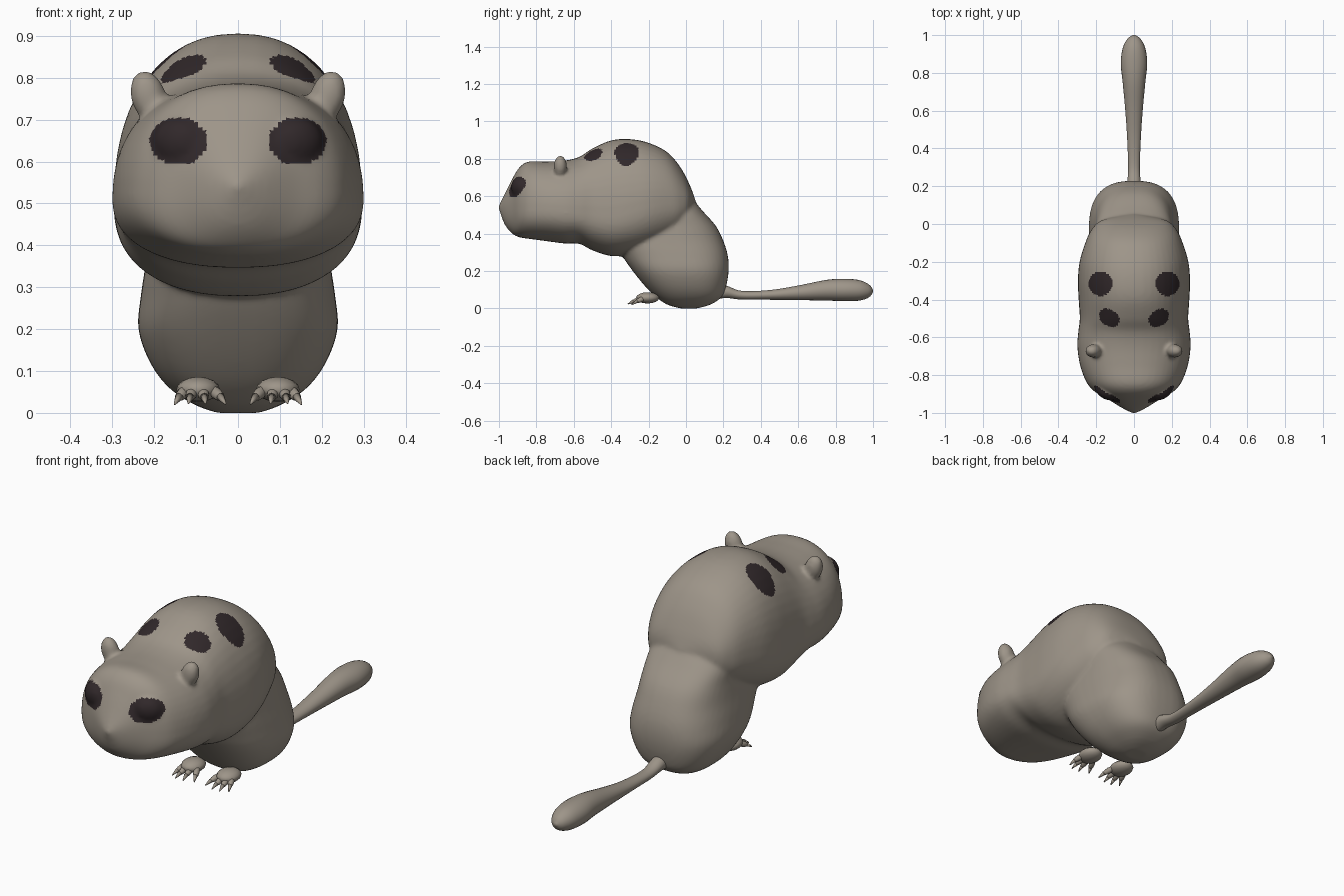
import bpy, bmesh, math
from mathutils import Matrix, Vector

if "Cube" in bpy.data.objects:
    bpy.data.objects.remove(bpy.data.objects["Cube"])


def material(name, rgb):
    m = bpy.data.materials.new(name)
    m.diffuse_color = (*rgb, 1)
    m.use_nodes = True
    m.node_tree.nodes["Principled BSDF"].inputs["Base Color"].default_value = m.diffuse_color
    return m


FUR = material("grey brown fur", (0.34, 0.30, 0.25))
DARK = material("dark brown", (0.030, 0.021, 0.023))


def spline(rows, steps=5):
    """Catmull-Rom interpolation of table rows."""
    out = []
    for i in range(len(rows) - 1):
        p0, p1 = rows[max(i - 1, 0)], rows[i]
        p2, p3 = rows[i + 1], rows[min(i + 2, len(rows) - 1)]
        for s in range(steps):
            t = s / steps
            out.append([0.5 * (2 * b + (c - a) * t + (2 * a - 5 * b + 4 * c - d) * t * t
                               + (3 * b - a - 3 * c + d) * t ** 3)
                        for a, b, c, d in zip(p0, p1, p2, p3)])
    return out + [list(rows[-1])]


def loft(bm, rows, axis, n, segs=48):
    """Rows are (position, high, low, widest, half width); superellipse rings."""
    rings = []
    for t, hi, lo, mid, hw in spline(rows):
        ring = []
        for k in range(segs):
            a = 2 * math.pi * k / segs
            c, s = math.cos(a), math.sin(a)
            x = max(hw, 0.003) * math.copysign(abs(c) ** (2 / n), c)
            v = mid + ((hi - mid) if s > 0 else (mid - lo)) * math.copysign(abs(s) ** (2 / n), s)
            ring.append(bm.verts.new((x, t, v) if axis == "y" else (x, v, t)))
        rings.append(ring)
    for r0, r1 in zip(rings, rings[1:]):
        for k in range(segs):
            j = (k + 1) % segs
            bm.faces.new((r0[k], r0[j], r1[j], r1[k]))
    bm.faces.new(rings[0])
    bm.faces.new(rings[-1])


def ball(bm, loc, radii, rot=None, segs=24):
    m = Matrix.Translation(loc) @ (rot or Matrix()) @ Matrix.Diagonal((*radii, 1))
    bmesh.ops.create_uvsphere(bm, u_segments=segs, v_segments=segs // 2, radius=1, matrix=m)


def finish(bm, name, mats):
    bmesh.ops.recalc_face_normals(bm, faces=bm.faces)
    me = bpy.data.meshes.new(name)
    bm.to_mesh(me)
    bm.free()
    ob = bpy.data.objects.new(name, me)
    bpy.context.collection.objects.link(ob)
    for m in mats:
        me.materials.append(m)
    me.polygons.foreach_set("use_smooth", [True] * len(me.polygons))
    return ob


# Body: head and torso, haunches, ears and eye bulges fused into one skin
bm = bmesh.new()
loft(bm, [(-1.0, .55, .53, .54, .012), (-.97, .61, .45, .54, .07),
          (-.93, .69, .40, .53, .135), (-.89, .755, .38, .52, .205),
          (-.84, .785, .372, .52, .25), (-.75, .785, .36, .52, .285),
          (-.65, .79, .347, .51, .30), (-.57, .81, .345, .50, .295),
          (-.50, .855, .31, .49, .287), (-.40, .898, .28, .48, .293),
          (-.30, .905, .285, .50, .297), (-.20, .885, .31, .53, .288),
          (-.10, .835, .35, .55, .258), (-.03, .755, .40, .55, .225),
          (.02, .66, .46, .56, .17), (.05, .58, .52, .55, .04)], "y", 2.25)
loft(bm, [(z, back, front, (back + front) / 2, w) for z, front, back, w in
          [(.0, -.03, .06, .05), (.02, -.10, .13, .105), (.06, -.16, .19, .165),
           (.12, -.22, .215, .21), (.20, -.285, .228, .238), (.28, -.34, .224, .232),
           (.36, -.38, .20, .22), (.44, -.33, .16, .21), (.52, -.25, .09, .20),
           (.58, -.15, .04, .14)]], "z", 2.6)
for s in (-1, 1):
    ball(bm, (s * .215, -.672, .757), (.042, .036, .062), Matrix.Rotation(s * .25, 4, "Y"))
    ball(bm, (s * .142, -.888, .648), (.066, .042, .057), Matrix.Rotation(s * .45, 4, "Z"))
body = finish(bm, "body", [FUR, DARK])

bpy.context.view_layer.objects.active = body
body.select_set(True)
mod = body.modifiers.new("fuse", "REMESH")
mod.mode = "VOXEL"
mod.voxel_size = 0.01
bpy.ops.object.modifier_apply(modifier="fuse")
mod = body.modifiers.new("soften", "SMOOTH")
mod.factor = 0.5
mod.iterations = 6
bpy.ops.object.modifier_apply(modifier="soften")


# Eyes and back spots: faces inside ellipses seen from the front or the top
def inside(u, v, cu, cv, ru, rv, tilt=0):
    du, dv = u - cu, v - cv
    c, s = math.cos(tilt), math.sin(tilt)
    return ((du * c + dv * s) / ru) ** 2 + ((dv * c - du * s) / rv) ** 2 < 1


me = body.data
if len(me.materials) < 2:
    me.materials.clear()
    me.materials.append(FUR)
    me.materials.append(DARK)
for p in me.polygons:
    x, y, z = abs(p.center.x), p.center.y, p.center.z
    eye = y < -.82 and inside(x, z, .143, .648, .068, .057)
    spot = z > .7 and (inside(x, y, .177, -.317, .063, .064)
                       or inside(x, y, .131, -.497, .058, .043, .6))
    p.material_index = 1 if eye or spot else 0
    p.use_smooth = True

# Tail: thin root swelling to a rounded club
bm = bmesh.new()
loft(bm, [(y, top, bot, (top + bot) / 2, w) for y, top, bot, w in
          [(.16, .13, .05, .035), (.22, .12, .055, .035), (.30, .093, .047, .031),
           (.45, .098, .046, .036), (.60, .122, .044, .046), (.75, .152, .042, .06),
           (.85, .158, .038, .07), (.93, .150, .042, .06), (.98, .126, .06, .035),
           (1.0, .098, .088, .006)]], "y", 2, 24)
finish(bm, "tail", [FUR])

# Feet: pad with four toes, each ending in a claw
for s, side in ((-1, "left"), (1, "right")):
    bm = bmesh.new()
    ball(bm, (s * .095, -.205, .056), (.052, .062, .030), segs=16)
    for tx, ty in ((.040, -.270), (.080, -.285), (.115, -.285), (.142, -.265)):
        a = Vector((s * (.095 + (tx - .095) * .55), -.215, .058))
        b = Vector((s * tx, ty, .036))
        d = b - a
        q = d.to_track_quat("Z", "Y").to_matrix().to_4x4()
        ball(bm, (a + b) / 2, (.014, .014, d.length * .6), q, 12)
        claw = Vector((d.x, d.y, -.035))
        q = claw.to_track_quat("Z", "Y").to_matrix().to_4x4()
        bmesh.ops.create_cone(bm, cap_ends=True, segments=10, radius1=.010, radius2=.002,
                              depth=.034, matrix=Matrix.Translation(b + claw.normalized() * .012) @ q)
    finish(bm, "foot_" + side, [FUR])
